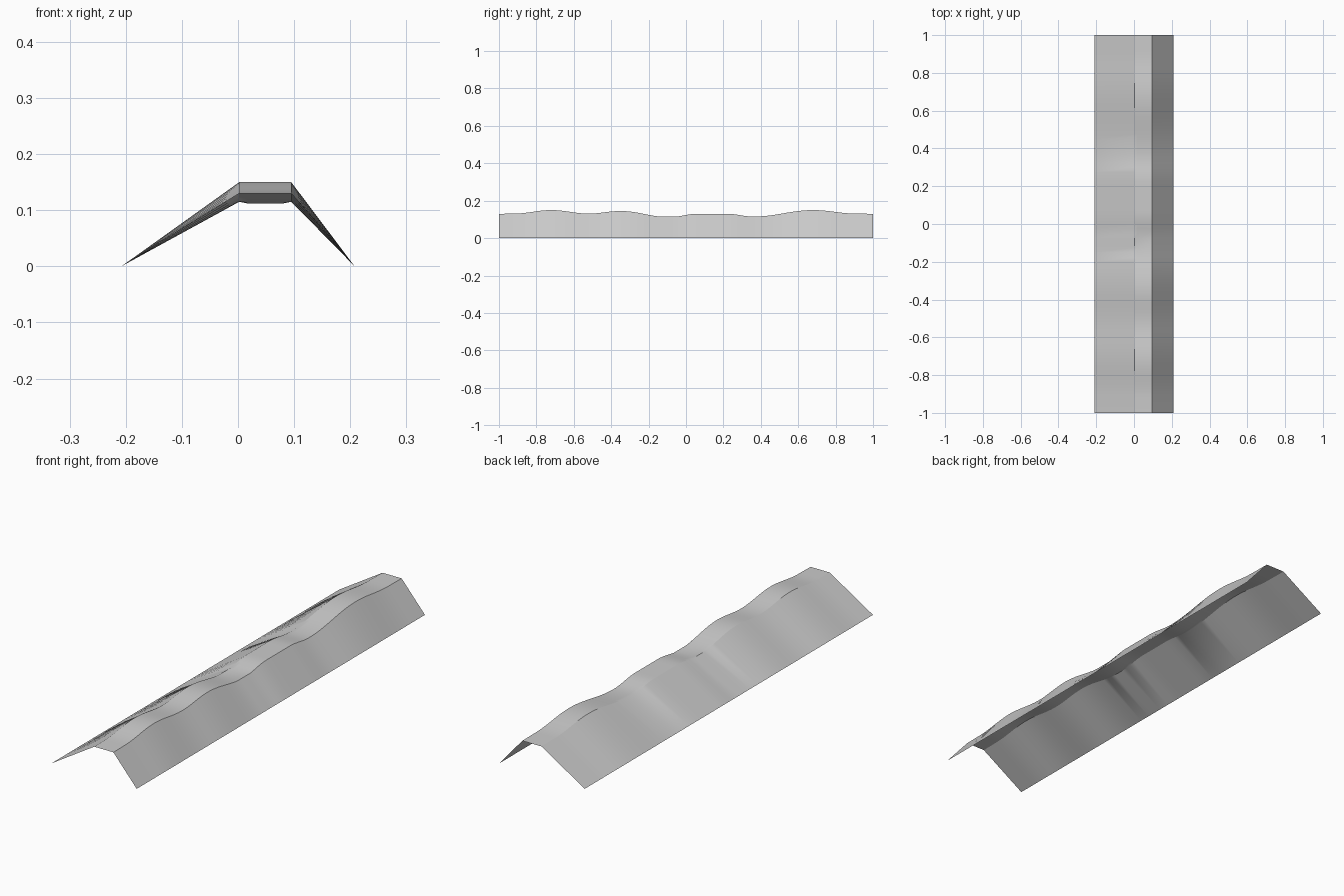
import bpy, bmesh, math

if "Cube" in bpy.data.objects:
    bpy.data.objects.remove(bpy.data.objects["Cube"])

# Crest height along the length: (y, z)
CREST = [(-1.0, 0.13), (-0.92, 0.131), (-0.72, 0.150), (-0.52, 0.131), (-0.35, 0.145),
         (-0.09, 0.112), (0.06, 0.13), (0.22, 0.13), (0.36, 0.115), (0.68, 0.150),
         (0.91, 0.131), (1.0, 0.13)]


def crest(y):
    """Eased height between neighbouring crest points."""
    for (y0, z0), (y1, z1) in zip(CREST, CREST[1:]):
        if y <= y1:
            t = (y - y0) / (y1 - y0)
            return z0 + (z1 - z0) * (1 - math.cos(math.pi * t)) / 2
    return CREST[-1][1]


# Open embankment shell: long left slope, flat crest, steep right slope
bm = bmesh.new()
rows = []
N = 80
for i in range(N + 1):
    y = -1 + 2 * i / N
    h = crest(y)
    rim = max(h, 0.115)
    profile = [(-0.208, 0), (0.002, rim), (0.017, h), (0.08, h), (0.095, rim), (0.208, 0)]
    rows.append([bm.verts.new((x, y, z)) for x, z in profile])
for a, b in zip(rows, rows[1:]):
    for j in range(len(a) - 1):
        bm.faces.new((a[j], a[j + 1], b[j + 1], b[j]))
bm.normal_update()

mesh = bpy.data.meshes.new("embankment")
bm.to_mesh(mesh)
bm.free()
ob = bpy.data.objects.new("embankment", mesh)
bpy.context.collection.objects.link(ob)
bpy.context.view_layer.objects.active = ob
ob.select_set(True)
bpy.ops.object.shade_smooth_by_angle(angle=math.radians(30))
